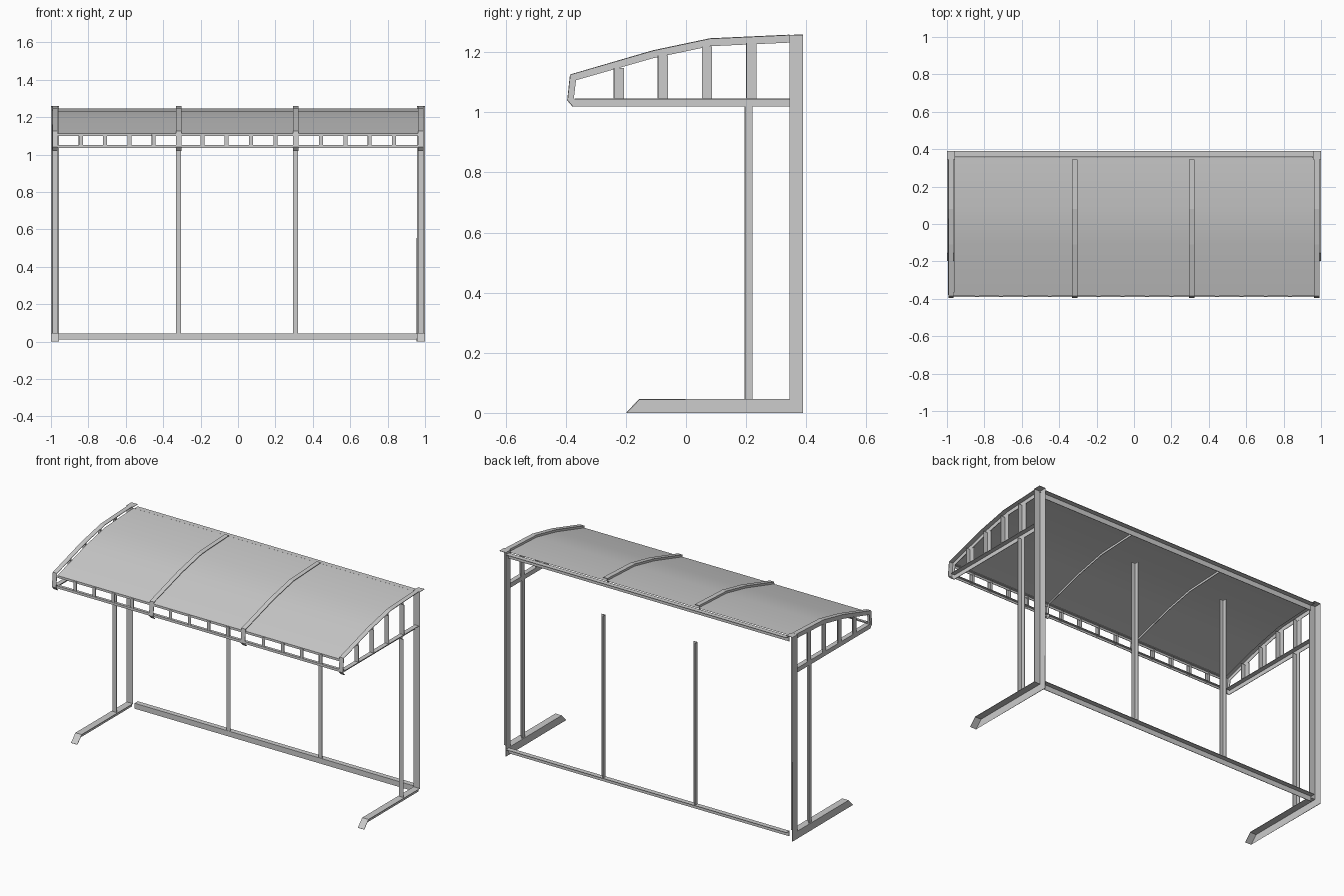
import bpy
import bmesh

old = bpy.data.objects.get("Cube")
if old:
    bpy.data.objects.remove(old, do_unlink=True)

grey = bpy.data.materials.new("light_grey_metal")
grey.use_nodes = True
colour = (0.6, 0.6, 0.6, 1)
grey.diffuse_color = colour
grey.node_tree.nodes["Principled BSDF"].inputs["Base Color"].default_value = colour


def angle_bar(name, path, x0, x1, web=(), thickness=0.003):
    """Flange: the (y, z) path swept from x0 to x1. Web: flat plate at x0."""
    bm = bmesh.new()
    near = [bm.verts.new((x0, y, z)) for y, z in path]
    far = [bm.verts.new((x1, y, z)) for y, z in path]
    for i in range(len(path) - 1):
        bm.faces.new((near[i], near[i + 1], far[i + 1], far[i]))
    if web:
        bm.faces.new(near + [bm.verts.new((x0, y, z)) for y, z in web])
    bmesh.ops.recalc_face_normals(bm, faces=bm.faces[:])
    mesh = bpy.data.meshes.new(name)
    bm.to_mesh(mesh)
    bm.free()
    mesh.materials.append(grey)
    obj = bpy.data.objects.new(name, mesh)
    bpy.context.collection.objects.link(obj)
    if thickness:
        mod = obj.modifiers.new("plate_thickness", "SOLIDIFY")
        mod.thickness = thickness
        mod.offset = 0
    return obj


def upright(name, x0, x1, y0, y1, z0, z1):
    """Vertical angle bar with its flange to the front."""
    angle_bar(name, [(y0, z0), (y0, z1)], x0, x1, [(y1, z1), (y1, z0)])


# Roof profile, shared by the ribs, struts and canopy
crown = [(0.345, 1.257), (0.08, 1.245), (-0.11, 1.205), (-0.385, 1.125)]
nose = [(-0.394, 1.04), (-0.376, 1.019)]
inner = [(-0.362, 1.035), (-0.373, 1.048), (-0.366, 1.107)]
inner += [(y, z - 0.025) for y, z in reversed(crown[:3])]


def crown_height(y):
    for (ya, za), (yb, zb) in zip(crown, crown[1:]):
        if yb <= y <= ya:
            return zb + (za - zb) * (y - yb) / (ya - yb)
    return crown[-1][1]


# End frames: post with foot, side rail, struts and side upright
foot = [(-0.198, 0), (-0.155, 0.045), (0.345, 0.045)]
post = [(0.345, 1.257), (0.39, 1.257)]
for side, centre in (("right", -0.978), ("left", 0.978)):
    x0, x1 = centre - 0.021, centre + 0.021
    angle_bar(side + "_post_and_foot", foot + post, x0, x1, [(0.39, 0)])
    x0, x1 = centre - 0.014, centre + 0.014
    angle_bar(side + "_side_rail", [(-0.37, 1.045), (0.345, 1.045)], x0, x1,
              [(0.345, 1.019), (-0.375, 1.019)])
    upright(side + "_side_upright", x0, x1, 0.196, 0.222, 0.045, 1.02)
    for i in range(4):
        y = -0.24 + 0.147 * i
        upright(f"{side}_strut_{i + 1}", x0, x1, y, y + 0.033,
                1.045, crown_height(y) - 0.02)

# Curved ribs across the roof
for i, x in enumerate((-0.978, -0.316, 0.309, 0.978)):
    angle_bar(f"roof_rib_{i + 1}", crown + nose, x - 0.014, x + 0.014, inner)

# Canopy sheet
sheet = [(0.355, 1.246)] + [(y, z - 0.012) for y, z in crown[1:]]
canopy = angle_bar("canopy", sheet, -0.962, 0.962, thickness=0)
for face in canopy.data.polygons:
    face.use_smooth = True

# Long rails at the back
for name, top in (("bottom_back_rail", 0.042), ("top_back_rail", 1.243)):
    angle_bar(name, [(0.36, top - 0.032), (0.36, top), (0.39, top)], -0.957, 0.957)

# Free standing back uprights
for i, x in enumerate((-0.318, 0.309)):
    upright(f"back_upright_{i + 1}", x - 0.013, x + 0.013, 0.362, 0.388, 0.042, 1.04)

# Front fascia: two rails and short posts
for name, y, top in (("fascia_lower_rail", -0.388, 1.05), ("fascia_upper_rail", -0.382, 1.112)):
    angle_bar(name, [(y, top - 0.014), (y, top), (y + 0.015, top)], -0.964, 0.964)
for bay, first in enumerate((-0.84, -0.19, 0.445)):
    for i in range(4):
        x = first + 0.13 * i
        upright(f"fascia_post_{bay + 1}_{i + 1}", x - 0.01, x + 0.01,
                -0.386, -0.372, 1.045, 1.108)
